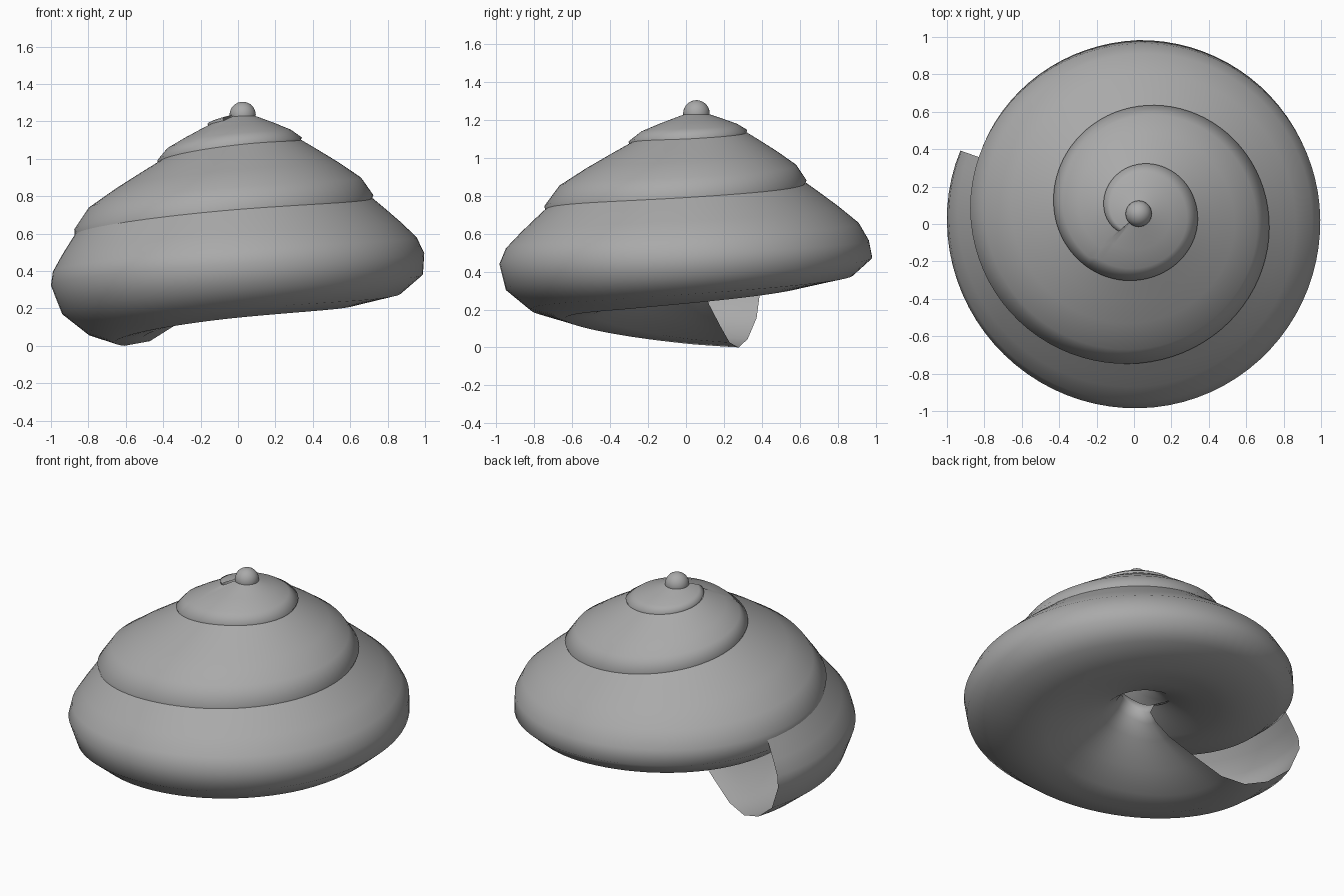
import bpy, bmesh, math
from mathutils import Vector

cube = bpy.data.objects.get("Cube")
if cube:
    bpy.data.objects.remove(cube, do_unlink=True)

AXIS = Vector((0.025, 0.055, 0))
START, END, STEPS = 160.5, 1302, 260

# Periphery of the whorls (radius, height), one entry per quarter turn from the lip upward
PERIPHERY = [Vector(p) for p in (
    (.95, .28), (1.025, .32), (1.04, .44), (.97, .497), (.91, .565), (.9, .625),
    (.80, .75), (.695, .81), (.575, .89), (.45, 1.0), (.355, 1.09), (.315, 1.115),
    (.265, 1.15), (.18, 1.195), (.1, 1.235), (.03, 1.255), (.03, 1.255))]

# Underside of the whorl: offsets from the periphery near the lip and half a turn back
NEAR_LIP = [Vector(p) for p in ((-.06, -.15), (-.20, -.26), (-.34, -.305))]
FAR_BACK = [Vector(p) for p in ((.02, -.1), (-.09, -.2), (-.35, -.25))]
# Base and columella: fraction of the radius, height offset near the lip and further back
COLUMELLA = ((.52, -.28, -.24), (.37, -.19, -.21), (.2, -.08, -.175), (.12, 0, -.12),
             (.085, .06, -.06), (.11, .12, 0), (.2, .16, .05))
# Upper surface: fraction of the way to the suture, bulge
UPPER = ((1, 0), (.78, .026), (.52, .053), (.22, .07), (0, 0))


def periphery(angle):
    """Smoothly interpolated rim point at an angle in degrees."""
    last = len(PERIPHERY) - 1
    t = min(max(angle / 90 - 1, 0), last)
    i = min(int(t), last - 1)
    f = t - i
    a, b, c, d = (PERIPHERY[min(max(k, 0), last)] for k in range(i - 1, i + 3))
    return b + (c - a) * f / 2 + (2 * a - 5 * b + 4 * c - d) * f**2 / 2 \
        + (3 * b - a - 3 * c + d) * f**3 / 2


def section(angle):
    """Whorl section, from the suture over the rim to the columella."""
    rim = periphery(angle)
    # Beyond the first whorl the upper surface runs up to the axis
    above = periphery(angle + 360) if angle + 360 < END else PERIPHERY[-1]
    suture = Vector((above.x * .985, above.y - .012))
    chord = suture - rim
    normal = Vector((chord.y, -chord.x)) * min(1, rim.x * 2)
    points = [rim + chord * f + normal * bulge for f, bulge in UPPER]
    size = min(rim.x, 1)
    # The underside tilts most a little under one turn behind the lip
    back = min(max(1 - abs(angle - 450) / 270, 0), 1)
    points += [rim + near.lerp(far, back) * size for near, far in zip(NEAR_LIP, FAR_BACK)]
    points += [Vector((rim.x * f, rim.y + (near + (far - near) * back) * size))
               for f, near, far in COLUMELLA]
    return points


grey = bpy.data.materials.new("shell_grey")
grey.use_nodes = True
grey.diffuse_color = (.4, .4, .4, 1)
grey.node_tree.nodes["Principled BSDF"].inputs["Base Color"].default_value = (.4, .4, .4, 1)


def add_object(name, bm):
    mesh = bpy.data.meshes.new(name)
    bm.to_mesh(mesh)
    bm.free()
    mesh.materials.append(grey)
    for face in mesh.polygons:
        face.use_smooth = True
    obj = bpy.data.objects.new(name, mesh)
    bpy.context.collection.objects.link(obj)
    return obj


# Spiral whorls swept from the lip to the apex
bm = bmesh.new()
rows = []
for k in range(STEPS + 1):
    angle = START + (END - START) * k / STEPS
    turn = math.radians(angle)
    out = Vector((math.cos(turn), math.sin(turn), 0))
    rows.append([bm.verts.new(AXIS + out * p.x + Vector((0, 0, p.y))) for p in section(angle)])
for row, following in zip(rows, rows[1:]):
    for j in range(len(row) - 1):
        bm.faces.new((row[j], row[j + 1], following[j + 1], following[j]))
add_object("spiral_whorls", bm)

# Rounded apex bead
bm = bmesh.new()
bmesh.ops.create_uvsphere(bm, u_segments=32, v_segments=16, radius=.07)
bead = add_object("apex_bead", bm)
bead.location = AXIS + Vector((0, 0, 1.235))
